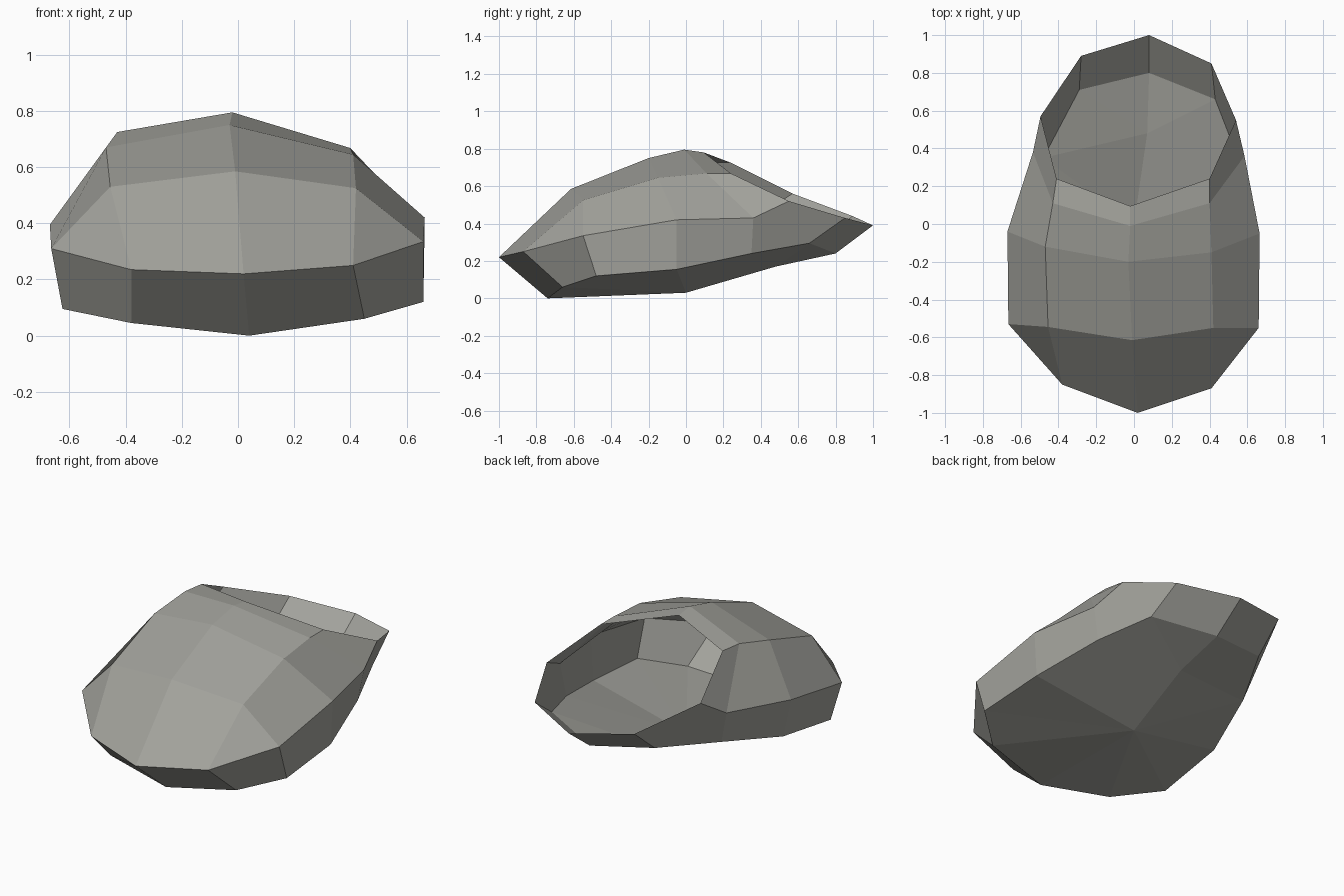
import bpy, bmesh

if "Cube" in bpy.data.objects:
    bpy.data.objects.remove(bpy.data.objects["Cube"])

mat = bpy.data.materials.new("warm stone grey")
mat.diffuse_color = (0.36, 0.36, 0.33, 1)
mat.use_nodes = True
mat.node_tree.nodes["Principled BSDF"].inputs["Base Color"].default_value = mat.diffuse_color

bm = bmesh.new()


def row(*pts):
    return [bm.verts.new(p) for p in pts]


def face(*vs):
    bm.faces.new(vs)


# Upper: cross sections from toe to opening, left to right
toe = row((-.38, -.85, .235), (.02, -1, .22), (.41, -.87, .25))
upper = [
    row((-.665, -.53, .31), (-.455, -.545, .53), (-.01, -.615, .585), (.42, -.55, .525), (.66, -.55, .335)),
    row((-.67, -.04, .395), (-.47, -.12, .67), (-.03, -.2, .75), (.41, -.15, .645), (.665, -.05, .42)),
    row((-.535, .38, .44), (-.43, .11, .725), (-.02, -.01, .795), (.4, .11, .668), (.585, .36, .43)),
    row((-.495, .57, .56), (-.41, .24, .725), (-.02, .095, .78), (.4, .24, .668), (.54, .55, .52)),
]
# Heel rim, right to left
heel = row((.41, .85, .43), (.08, 1, .39), (-.28, .89, .44))

# Sole edge, anticlockwise from front left, and two hubs along its middle
sole = row((-.38, -.66, .045), (.04, -.74, 0), (.45, -.66, .06), (.66, -.48, .12),
           (.65, -.05, .155), (.55, .35, .24), (.43, .66, .295), (.08, .8, .24),
           (-.29, .71, .29), (-.48, .35, .24), (-.61, -.05, .155), (-.625, -.48, .095))
front_hub, rear_hub = row((.0, 0, .03), (.07, .48, .17))

# Upper skin
for a, b in zip(upper, upper[1:]):
    for i in range(4):
        face(a[i], a[i + 1], b[i + 1], b[i])
first = upper[0]
face(toe[0], first[1], first[0])
face(toe[0], toe[1], first[2], first[1])
face(toe[1], toe[2], first[3], first[2])
face(toe[2], first[4], first[3])

# Side walls between sole edge and rim; the opening corners are extra points
rim = toe + [r[4] for r in upper[:3]] + heel + [upper[i][0] for i in (2, 1, 0)]
for i in range(12):
    j = (i + 1) % 12
    extra = {5: [upper[3][4]], 8: [upper[3][0]]}.get(i, [])
    face(sole[i], sole[j], rim[j], *extra, rim[i])

# Sole fans, also seen as the floor through the opening
for i in range(12):
    j = (i + 1) % 12
    face(sole[j], sole[i], rear_hub if 5 <= i < 9 else front_hub)
face(sole[5], front_hub, rear_hub)
face(sole[9], rear_hub, front_hub)

bmesh.ops.recalc_face_normals(bm, faces=bm.faces)
bm.faces.ensure_lookup_table()
bm.normal_update()
if bm.faces[5].normal.z < 0:
    bmesh.ops.reverse_faces(bm, faces=bm.faces)

mesh = bpy.data.meshes.new("faceted_shell")
bm.to_mesh(mesh)
bm.free()
mesh.materials.append(mat)
obj = bpy.data.objects.new("faceted_shell", mesh)
bpy.context.collection.objects.link(obj)
